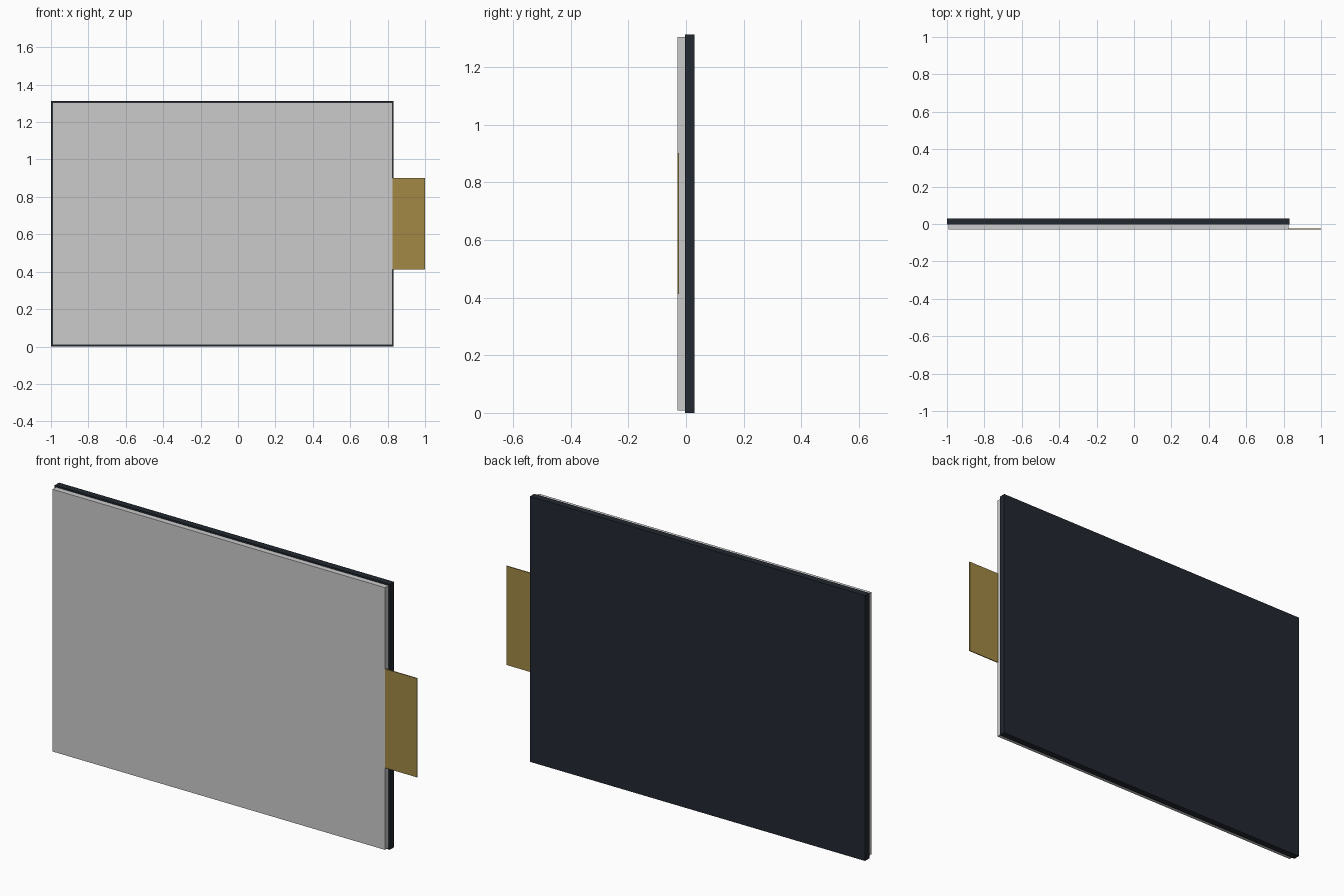
import bpy

if "Cube" in bpy.data.objects:
    bpy.data.objects.remove(bpy.data.objects["Cube"])


def material(name, color):
    mat = bpy.data.materials.new(name)
    mat.diffuse_color = color
    mat.use_nodes = True
    mat.node_tree.nodes["Principled BSDF"].inputs["Base Color"].default_value = mat.diffuse_color
    return mat


def box(name, x, y, z, mat=None):
    # Box from (min, max) extents on each axis
    bpy.ops.mesh.primitive_cube_add(size=1, location=[(a + b) / 2 for a, b in (x, y, z)])
    ob = bpy.context.object
    ob.name = name
    ob.scale = [b - a for a, b in (x, y, z)]
    bpy.ops.object.transform_apply(location=False, rotation=False, scale=True)
    if mat:
        ob.data.materials.append(mat)
    return ob


dark = material("dark_backing", (0.016, 0.021, 0.03, 1))
amber = material("amber_film", (0.36, 0.25, 0.06, 1))

# Dark rear board, slightly larger than the glass
box("back_panel", (-1.0, 0.832), (-0.003, 0.03), (0.0, 1.312), dark)

# Grey display glass in front
box("front_glass", (-0.993, 0.825), (-0.03, -0.003), (0.008, 1.304))

# Thin ribbon connector leaving the right edge, flush with the front
box("ribbon_connector", (0.824, 1.0), (-0.03, -0.025), (0.413, 0.902), amber)
